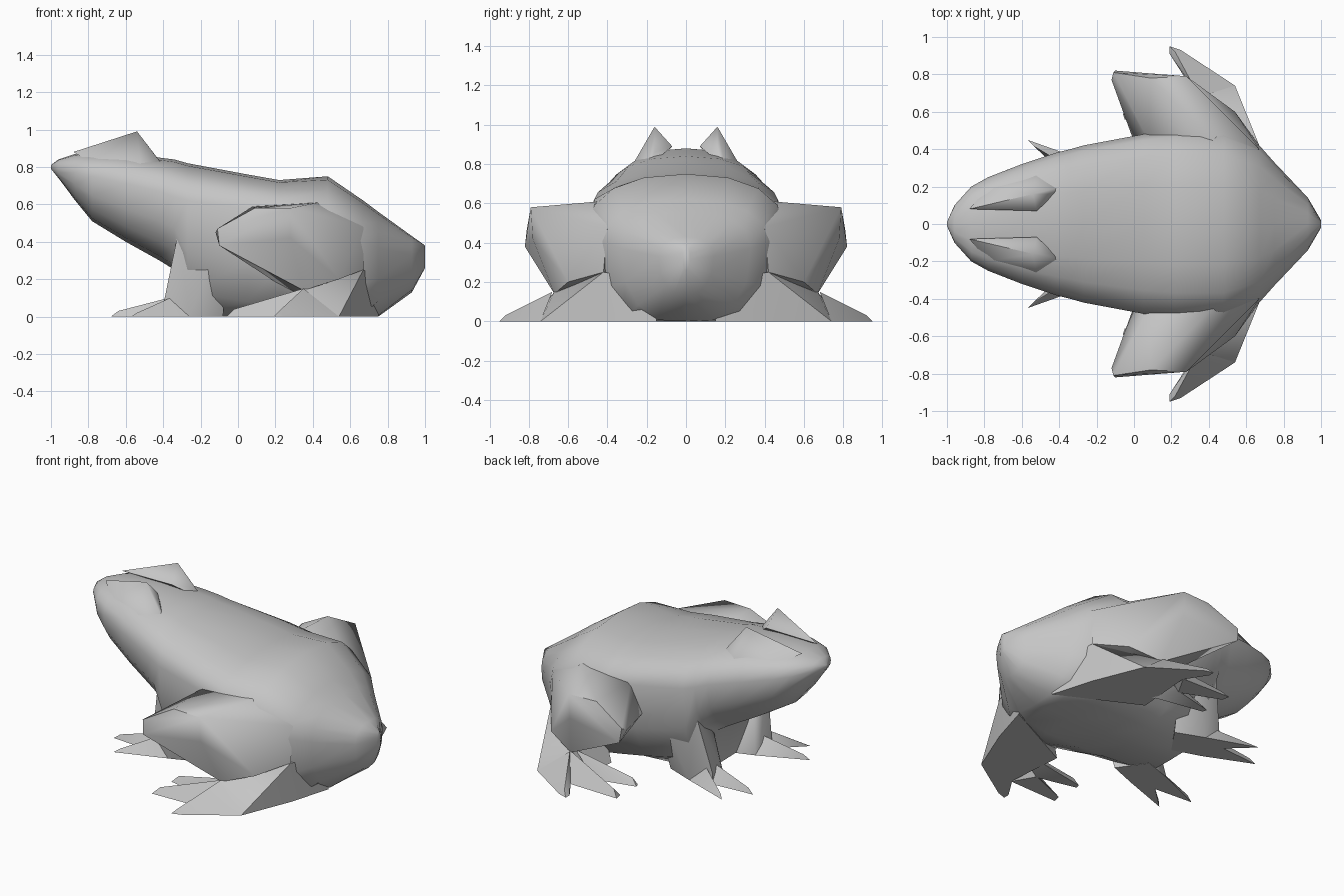
import bpy, bmesh, math

cube = bpy.data.objects.get("Cube")
if cube:
    bpy.data.objects.remove(cube, do_unlink=True)

# Single skin colour
skin = bpy.data.materials.new("grey_skin")
skin.use_nodes = True
skin.diffuse_color = (0.56, 0.56, 0.56, 1)
principled = next(n for n in skin.node_tree.nodes if n.type == 'BSDF_PRINCIPLED')
principled.inputs["Base Color"].default_value = skin.diffuse_color
principled.inputs["Roughness"].default_value = 0.8


def finish(bm, name, angle):
    """Turn a bmesh into a shaded, coloured object."""
    bmesh.ops.recalc_face_normals(bm, faces=bm.faces)
    mesh = bpy.data.meshes.new(name)
    bm.to_mesh(mesh)
    bm.free()
    obj = bpy.data.objects.new(name, mesh)
    bpy.context.collection.objects.link(obj)
    mesh.materials.append(skin)
    bpy.ops.object.select_all(action='DESELECT')
    obj.select_set(True)
    bpy.context.view_layer.objects.active = obj
    bpy.ops.object.shade_smooth_by_angle(angle=math.radians(angle))
    return obj


def hull_pair(name, points, angle=50):
    """Convex faceted part, built on the +y side and on the -y side."""
    for prefix, side in (("left_", 1), ("right_", -1)):
        bm = bmesh.new()
        verts = [bm.verts.new((x, side * y, z)) for x, y, z in points]
        result = bmesh.ops.convex_hull(bm, input=verts)
        spare = [v for v in result["geom_interior"] + result["geom_unused"]
                 if isinstance(v, bmesh.types.BMVert)]
        bmesh.ops.delete(bm, geom=list(set(spare)), context='VERTS')
        finish(bm, prefix + name, angle)


def rounded(value, power):
    return math.copysign(abs(value) ** power, value)


def loft_body(name, sections, sides=16, power=0.88):
    """Rings along x; the parts below ground are flattened to a base."""
    bm = bmesh.new()
    rings = []
    for x, width, top, middle, bottom in sections:
        ring = []
        for i in range(sides):
            turn = math.tau * i / sides
            y = width * rounded(math.sin(turn), power)
            rise = rounded(math.cos(turn), power)
            z = middle + rise * (top - middle if rise > 0 else middle - bottom)
            ring.append(bm.verts.new((x, y, max(z, 0))))
        rings.append(ring)
    for a, b in zip(rings, rings[1:]):
        for i in range(sides):
            j = (i + 1) % sides
            bm.faces.new((a[i], a[j], b[j], b[i]))
    bm.faces.new(rings[0])
    bm.faces.new(rings[-1])
    bmesh.ops.remove_doubles(bm, verts=bm.verts, dist=0.002)
    return finish(bm, name, 60)


# Head, back, belly and rump: x, half width, top, widest height, bottom
loft_body("body", [
    (-1.0, 0.01, 0.81, 0.80, 0.79),
    (-0.96, 0.10, 0.84, 0.79, 0.74),
    (-0.87, 0.20, 0.87, 0.77, 0.62),
    (-0.78, 0.25, 0.88, 0.75, 0.51),
    (-0.60, 0.32, 0.88, 0.71, 0.40),
    (-0.42, 0.38, 0.85, 0.67, 0.30),
    (-0.34, 0.40, 0.84, 0.64, 0.25),
    (-0.27, 0.42, 0.82, 0.62, -0.04),
    (0.05, 0.48, 0.76, 0.58, -0.10),
    (0.22, 0.50, 0.73, 0.54, -0.12),
    (0.48, 0.50, 0.75, 0.47, -0.15),
    (0.67, 0.42, 0.62, 0.40, -0.12),
    (0.75, 0.33, 0.56, 0.37, -0.02),
    (0.93, 0.14, 0.43, 0.33, 0.13),
    (1.0, 0.02, 0.38, 0.32, 0.26),
])

# Raised brows
hull_pair("brow", [
    (-0.88, 0.08, 0.88), (-0.75, 0.11, 0.92), (-0.54, 0.16, 0.99),
    (-0.44, 0.16, 0.86), (-0.52, 0.07, 0.89), (-0.52, 0.27, 0.80),
    (-0.78, 0.20, 0.82), (-0.38, 0.2, 0.78),
])

# Folded hind thighs, with the knee forward
hull_pair("thigh", [
    (-0.11, 0.81, 0.47), (-0.10, 0.82, 0.38), (-0.12, 0.77, 0.45),
    (0.09, 0.78, 0.58), (0.28, 0.79, 0.58), (0.43, 0.44, 0.61),
    (0.08, 0.44, 0.59), (0.0, 0.44, 0.40), (0.28, 0.78, 0.42),
    (0.35, 0.67, 0.14), (0.54, 0.60, 0.20), (0.67, 0.42, 0.25),
    (0.67, 0.40, 0.48), (0.30, 0.30, 0.12),
])

# Heels spreading from the rump onto the ground
hull_pair("heel", [
    (0.35, 0.67, 0.15), (0.54, 0.74, 0), (0.67, 0.42, 0), (0.67, 0.42, 0.25),
    (0.75, 0.15, 0), (0.28, 0.78, 0), (0.25, 0.40, 0), (0.40, 0.30, 0.25),
    (0.75, 0.15, 0.2),
])

# Hind toes
hull_pair("outer_hind_toe", [
    (0.54, 0.74, 0), (0.25, 0.93, 0), (0.19, 0.95, 0), (0.19, 0.91, 0),
    (0.22, 0.92, 0.03), (0.28, 0.77, 0), (0.35, 0.68, 0.15), (0.32, 0.79, 0.07),
])
hull_pair("middle_hind_toe", [
    (-0.06, 0.79, 0), (-0.05, 0.74, 0), (-0.02, 0.76, 0.04),
    (0.28, 0.78, 0), (0.2, 0.64, 0), (0.35, 0.67, 0.15),
])
hull_pair("inner_hind_toe", [
    (-0.06, 0.59, 0), (-0.05, 0.56, 0), (-0.02, 0.57, 0.04),
    (0.2, 0.65, 0), (0.28, 0.50, 0), (0.35, 0.62, 0.14),
])

# Front legs
hull_pair("front_leg", [
    (-0.34, 0.20, 0.27), (-0.32, 0.36, 0.45), (-0.05, 0.38, 0.42),
    (-0.12, 0.40, 0.35), (-0.39, 0.20, 0.06), (-0.40, 0.30, 0.06),
    (-0.38, 0.16, 0), (-0.26, 0.34, 0), (-0.08, 0.27, 0), (-0.2, 0.1, 0),
    (-0.40, 0.30, 0),
])

# Front toes
hull_pair("outer_front_toe", [
    (-0.57, 0.45, 0), (-0.54, 0.42, 0.02), (-0.26, 0.34, 0),
    (-0.40, 0.29, 0), (-0.34, 0.30, 0.11),
])
hull_pair("inner_front_toe", [
    (-0.68, 0.29, 0), (-0.64, 0.28, 0.03), (-0.40, 0.31, 0),
    (-0.38, 0.16, 0), (-0.37, 0.24, 0.10),
])
